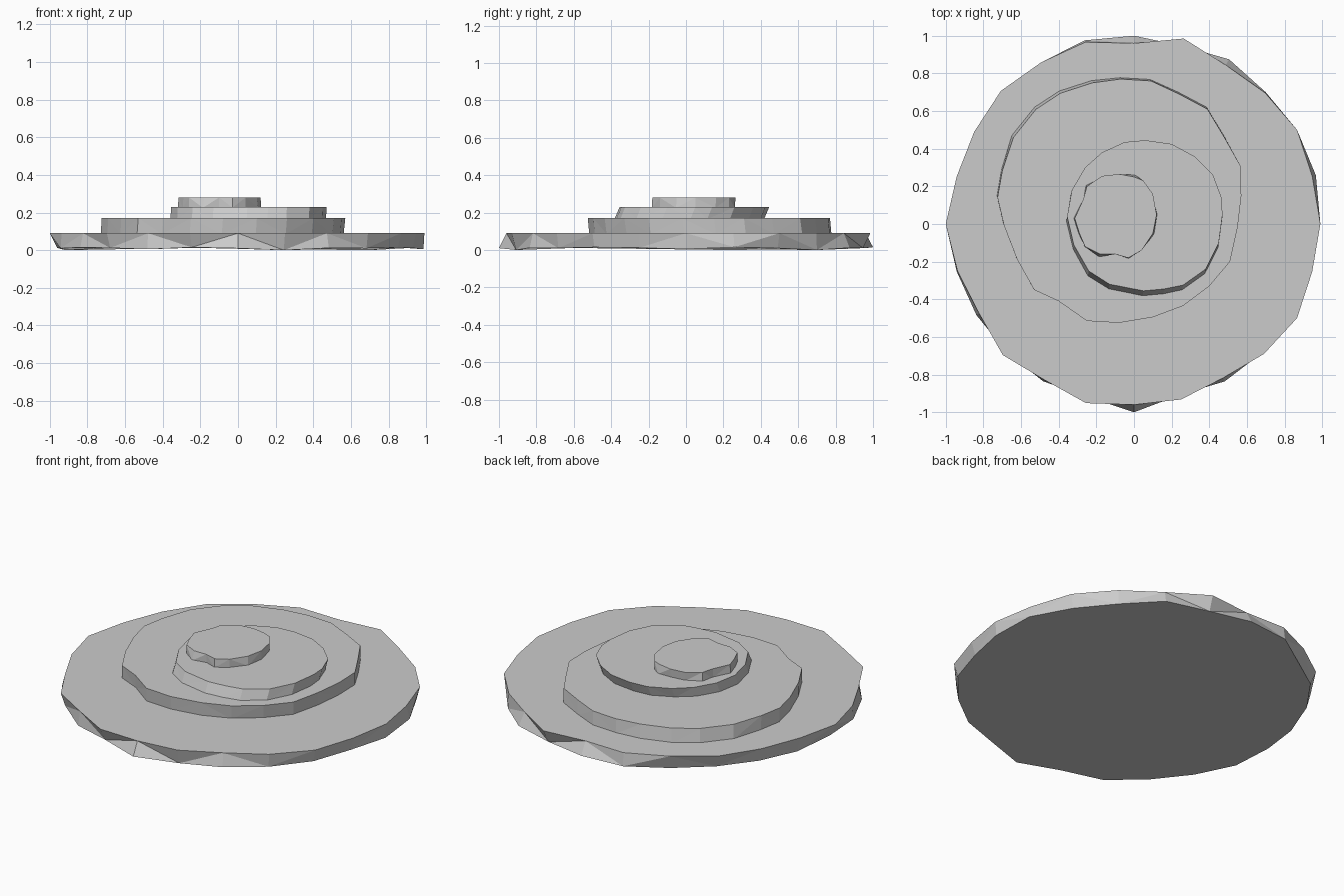
import bpy, bmesh, math, random

if "Cube" in bpy.data.objects:
    bpy.data.objects.remove(bpy.data.objects["Cube"])

random.seed(4)


def layer(name, top, bottom, z_top):
    """Closed slab lofted between two matching outlines with flat, faceted sides."""
    bm = bmesh.new()
    t = [bm.verts.new((x, y, z_top)) for x, y in top]
    b = [bm.verts.new(p) for p in bottom]
    n = len(t)
    bm.faces.new(t)
    bm.faces.new(b[::-1])
    for i in range(n):
        j = (i + 1) % n
        if i % 2:
            bm.faces.new((b[i], b[j], t[j]))
            bm.faces.new((b[i], t[j], t[i]))
        else:
            bm.faces.new((b[i], b[j], t[i]))
            bm.faces.new((b[j], t[j], t[i]))
    bmesh.ops.recalc_face_normals(bm, faces=bm.faces[:])
    me = bpy.data.meshes.new(name)
    bm.to_mesh(me)
    bm.free()
    ob = bpy.data.objects.new(name, me)
    bpy.context.collection.objects.link(ob)


def ring(radii):
    n = len(radii)
    return [(r * math.cos(math.tau * i / n), r * math.sin(math.tau * i / n))
            for i, r in enumerate(radii)]


def lower(points, dx, dy, z, grow=0.0, jitter=0.006):
    """Lower outline: the top outline shifted, grown and slightly roughened."""
    n = len(points)
    cx, cy = sum(p[0] for p in points) / n, sum(p[1] for p in points) / n
    out = []
    for x, y in points:
        s = 1 + grow + random.uniform(-jitter, jitter)
        out.append((cx + (x - cx) * s + dx, cy + (y - cy) * s + dy, z))
    return out


# Wide base slab, one radius every 15 degrees, with a slightly uneven foot
base_top = ring([.99, .98, 1.0, .985, .975, 1.02, .96, 1.0, .99, 1.0, .98, .975,
                 1.0, .97, .95, .985, .955, .985, .96, .965, .945, .976, 1.0, .98])
base_foot = ring([.985, 1.0, .98, .99, 1.01, .98, 1.0, 1.01, .96, .97, .96, .95,
                  .96, .975, .967, .96, .965, .95, 1.0, .94, .965, .965, .98, .96])
foot_z = [.005, .015, .01, 0, .012, .01, .015, .012]
layer("base_slab", base_top,
      [(x, y, foot_z[i % 8]) for i, (x, y) in enumerate(base_foot)], 0.09)

# Second slab, offset to the back left
second = [(.565, .31), (.57, .15), (.55, -.02), (.51, -.2), (.40, -.33), (.26, -.435),
          (.1, -.495), (-.08, -.525), (-.25, -.515), (-.4, -.41), (-.53, -.35),
          (-.62, -.19), (-.69, -.01), (-.725, .14), (-.70, .28), (-.64, .46),
          (-.52, .61), (-.39, .695), (-.22, .75), (-.07, .77), (.09, .76),
          (.24, .69), (.39, .61), (.48, .46)]
layer("second_slab", second, lower(second, -.006, .01, 0.085), 0.17)

# Third slab, its foot shifted forward
third = [(.47, .05), (.465, .14), (.42, .26), (.32, .36), (.20, .425), (.06, .445),
         (-.05, .435), (-.17, .38), (-.26, .30), (-.33, .18), (-.355, .04),
         (-.32, -.11), (-.24, -.25), (-.13, -.32), (.05, -.355), (.16, -.345),
         (.26, -.325), (.38, -.24), (.45, -.10)]
layer("third_slab", third, lower(third, -.004, -.026, 0.165), 0.23)

# Small top slab
top = [(.12, .05), (.10, .16), (.05, .23), (0, .25), (-.08, .265), (-.17, .255),
       (-.25, .20), (-.27, .13), (-.315, .03), (-.29, -.05), (-.26, -.12),
       (-.18, -.16), (-.10, -.16), (-.03, -.18), (.04, -.14), (.10, -.05)]
layer("top_slab", top, lower(top, 0, 0, 0.225, .02, .05), 0.28)
